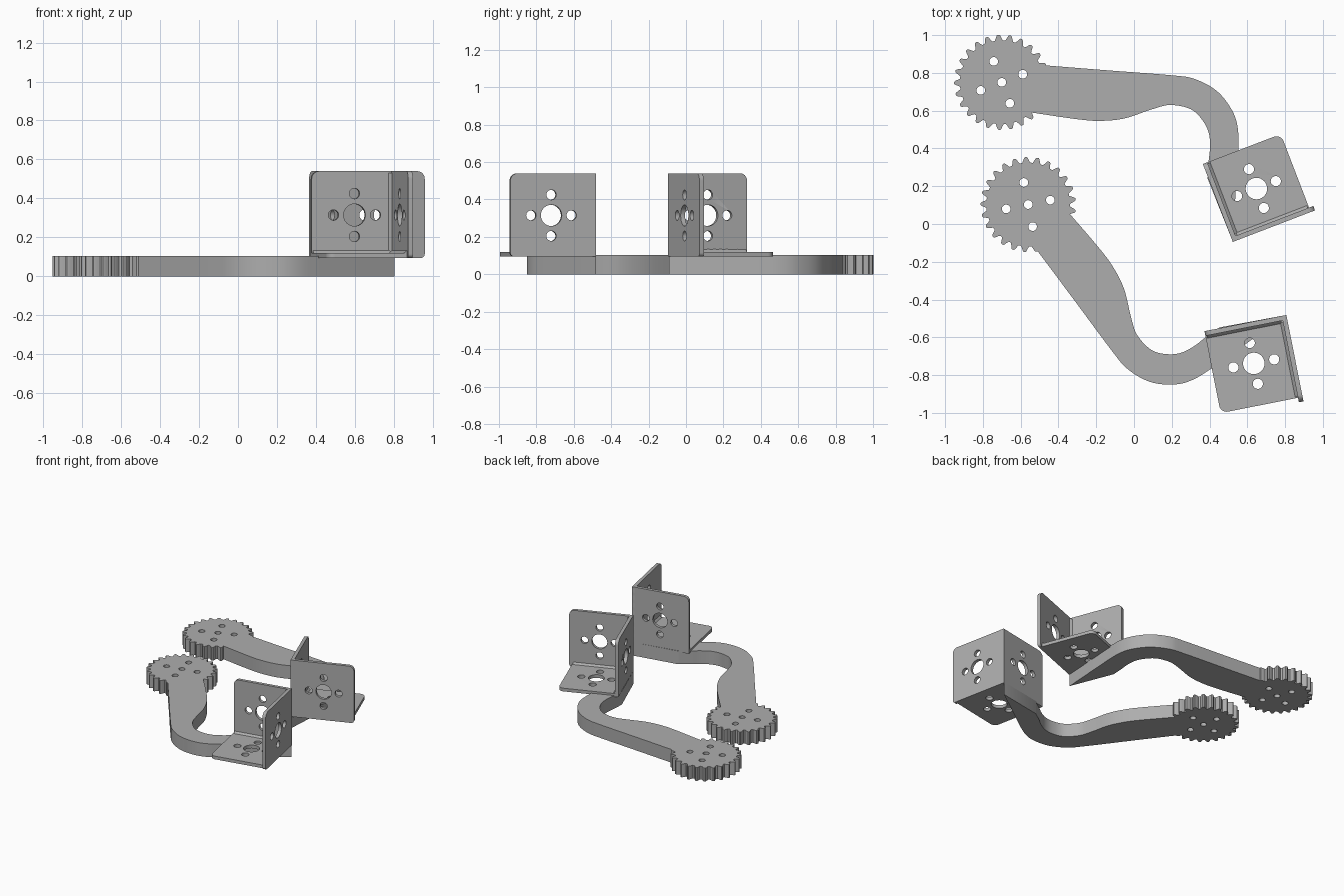
import bpy, bmesh
from math import pi, cos, sin, radians
from mathutils import Matrix, Vector

cube = bpy.data.objects.get("Cube")
if cube:
    bpy.data.objects.remove(cube)

GREY = (0.42, 0.42, 0.42, 1)
mat = bpy.data.materials.new("plain grey")
mat.use_nodes = True
mat.diffuse_color = GREY
mat.node_tree.nodes["Principled BSDF"].inputs["Base Color"].default_value = GREY

ARM_H, BRACKET_Z, SHEET = 0.104, 0.095, 0.025
TILT = radians(21)


def circle(cx, cy, r, n=32):
    return [(cx + r * cos(2 * pi * i / n), cy + r * sin(2 * pi * i / n)) for i in range(n)]


def spline(pts, steps=6):
    """Catmull-Rom curve through the points."""
    p = [Vector(q) for q in [pts[0], *pts, pts[-1]]]
    out = []
    for a, b, c, d in zip(p, p[1:], p[2:], p[3:]):
        for k in range(steps):
            t = k / steps
            out.append((b * 2 + (c - a) * t + (a * 2 - b * 5 + c * 4 - d) * t * t
                        + (b * 3 - a - c * 3 + d) * t ** 3) / 2)
    return out + [p[-1]]


def rounded(w, h, radii):
    """Rectangle outline with its own radius on each corner."""
    out = []
    corners = [(0, 0, 1, 1), (w, 0, -1, 1), (w, h, -1, -1), (0, h, 1, -1)]
    for i, ((x, y, sx, sy), r) in enumerate(zip(corners, radii)):
        if not r:
            out.append((x, y))
            continue
        for k in range(9):
            a = pi + (i + k / 8) * pi / 2
            out.append((x + sx * r + r * cos(a), y + sy * r + r * sin(a)))
    return out


def plate(name, outlines, thick, matrix):
    """Flat sheet: the first outline is the edge, the others are holes."""
    cu = bpy.data.curves.new(name, "CURVE")
    cu.dimensions, cu.fill_mode, cu.extrude = "2D", "BOTH", thick / 2
    for pts in outlines:
        s = cu.splines.new("POLY")
        s.points.add(len(pts) - 1)
        for sp, q in zip(s.points, pts):
            sp.co = (q[0], q[1], 0, 1)
        s.use_cyclic_u = True
    tmp = bpy.data.objects.new(name + " outline", cu)
    bpy.context.collection.objects.link(tmp)
    dg = bpy.context.evaluated_depsgraph_get()
    me = bpy.data.meshes.new_from_object(tmp.evaluated_get(dg))
    bpy.data.objects.remove(tmp)
    bpy.data.curves.remove(cu)
    bm = bmesh.new()
    bm.from_mesh(me)
    bmesh.ops.remove_doubles(bm, verts=bm.verts, dist=1e-5)
    bm.transform(matrix @ Matrix.Translation((0, 0, thick / 2)))
    bmesh.ops.recalc_face_normals(bm, faces=bm.faces)
    bm.to_mesh(me)
    bm.free()
    me.name = name
    me.materials.clear()
    me.materials.append(mat)
    ob = bpy.data.objects.new(name, me)
    bpy.context.collection.objects.link(ob)
    return ob


def frame(origin, a, b, c):
    """Matrix taking sheet axes to the directions a, b and c."""
    m = Matrix((a, b, c)).transposed().to_4x4()
    m.translation = origin
    return m


def horn_holes(cx, cy, ring, r, centre_r, turn=0):
    return [circle(cx, cy, centre_r)] + [
        circle(cx + ring * cos(turn + i * pi / 2), cy + ring * sin(turn + i * pi / 2), r, 20)
        for i in range(4)]


# Gear outline with rounded teeth
TEETH = 25
profile = [(0, .222), (.16, .222), (.27, .233), (.38, .247), (.46, .252),
           (.62, .252), (.70, .247), (.81, .233), (.92, .222)]
gear_edge = [(r * cos((i + f) * 2 * pi / TEETH), r * sin((i + f) * 2 * pi / TEETH))
             for i in range(TEETH) for f, r in profile]

# Arm outline, measured from the gear centre
GEAR = Vector((-0.70, 0.75))
upper = [(-.51, .843), (-.16, .815), (.19, .788), (.32, .768), (.44, .703),
         (.52, .60), (.55, .503), (.552, .387)]
lower = [(.39, .24), (.395, .33), (.402, .40), (.397, .477), (.365, .546), (.30, .608),
         (.19, .63), (.085, .604), (-.05, .559), (-.18, .546), (-.31, .556), (-.56, .593)]
tip = [(.522, -.092)]
root = [(-.495, .71)]
arm_edge = [Vector(p) - GEAR for p in spline(upper) + tip + spline(lower) + root]

# Bracket corner and directions, measured from the gear centre
corner = Vector((0.523, -0.095)) - GEAR
origin = Vector((corner.x, corner.y, BRACKET_Z))
u = Vector((cos(TILT), sin(TILT), 0))
v = Vector((-sin(TILT), cos(TILT), 0))
z = Vector((0, 0, 1))


def gripper_half(side, place):
    plate(side + " gear", [gear_edge] + horn_holes(0, 0, .119, .023, .023, TILT), ARM_H, place)
    plate(side + " arm", [arm_edge], ARM_H, place)
    # Three square sheets meeting at the bracket corner
    R = 0.04
    plate(side + " bracket floor",
          [rounded(.442, .442, (0, 0, R, 0))] + horn_holes(.218, .219, .11, .027, .057),
          SHEET, place @ frame(origin, u, v, z))
    plate(side + " bracket long wall",
          [rounded(.466, .445, (0, R / 2, R, R / 3))] + horn_holes(.243, .22, .11, .027, .057),
          SHEET, place @ frame(origin, u, z, v))
    plate(side + " bracket short wall",
          [rounded(.442, .445, (0, 0, R, 0))] + horn_holes(.218, .22, .11, .027, .057),
          SHEET, place @ frame(origin, v, z, u))
    # Small bevel strips inside the bends
    bevel = [(0, 0), (.014, 0), (0, .014)]
    inner = origin + (u + v + z) * SHEET
    for label, a, b, c in (("short floor", u, z, v), ("long floor", v, z, u), ("upright", u, v, z)):
        plate(f"{side} {label} bend", [bevel], .41, place @ frame(inner, a, b, c))


# The front half is the back half mirrored and turned
gripper_half("back", Matrix.Translation((*GEAR, 0)))
gripper_half("front", Matrix.Translation((-0.56, 0.103, 0))
             @ Matrix.Rotation(radians(-57.8), 4, "Z") @ Matrix.Scale(-1, 4, (0, 1, 0)))

bpy.ops.object.select_all(action="DESELECT")
for ob in bpy.context.scene.objects:
    if ob.type == "MESH":
        ob.select_set(True)
        bpy.context.view_layer.objects.active = ob
bpy.ops.object.shade_smooth_by_angle(angle=radians(30))
